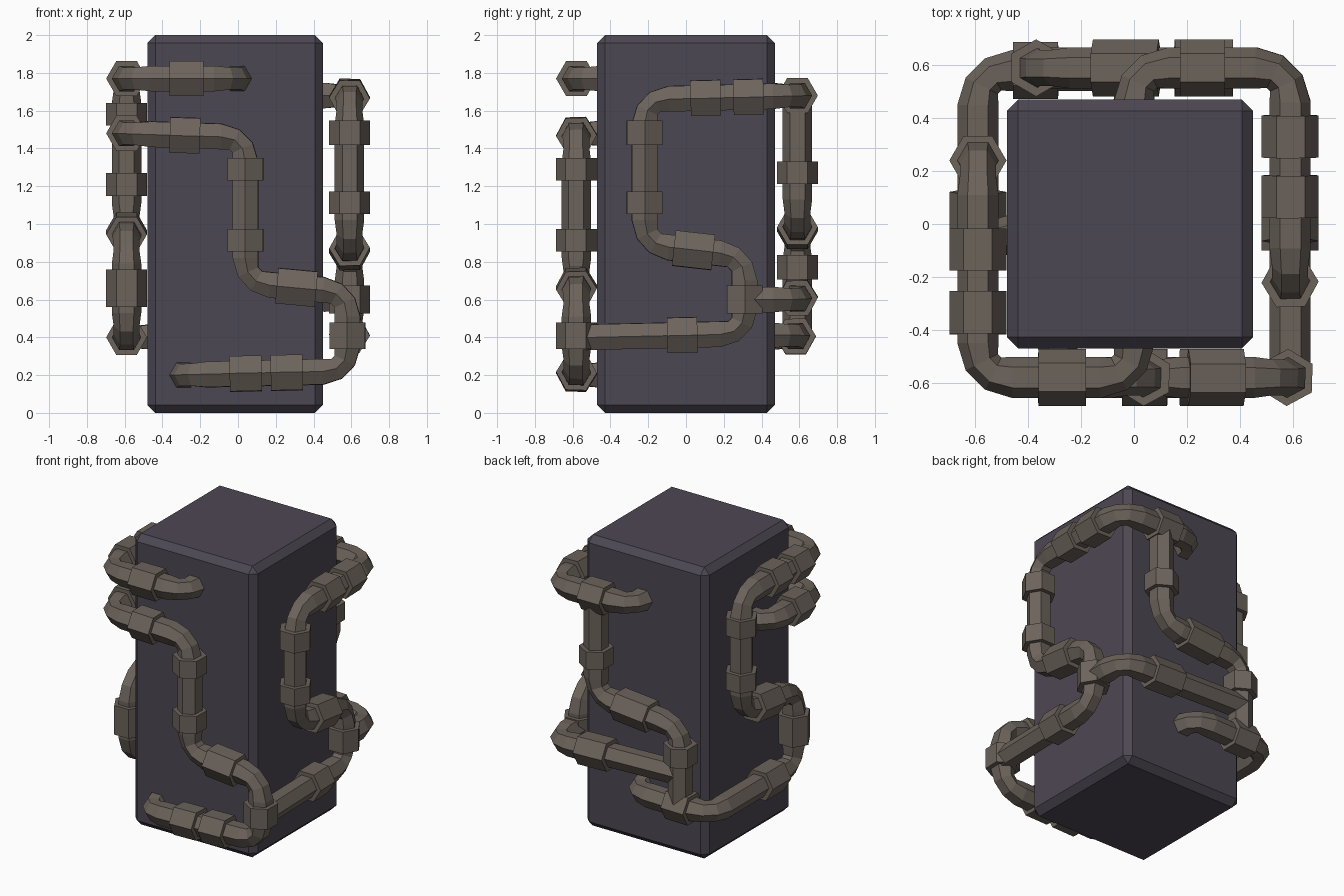
import bpy, bmesh, math
from mathutils import Vector

cube = bpy.data.objects.get("Cube")
if cube:
    bpy.data.objects.remove(cube, do_unlink=True)

SIDES = 6
PIPE_R, BEND_R, SLEEVE_R = 0.078, 0.068, 0.108
TURN = 0.13


def make_material(name, color):
    mat = bpy.data.materials.new(name)
    mat.use_nodes = True
    mat.diffuse_color = color
    mat.node_tree.nodes["Principled BSDF"].inputs["Base Color"].default_value = color
    return mat


stone = make_material("dark slate", (0.073, 0.063, 0.085, 1))
metal = make_material("dull bronze", (0.15, 0.125, 0.105, 1))


def finish(bm, name, mat):
    bmesh.ops.recalc_face_normals(bm, faces=bm.faces)
    mesh = bpy.data.meshes.new(name)
    bm.to_mesh(mesh)
    bm.free()
    mesh.materials.append(mat)
    obj = bpy.data.objects.new(name, mesh)
    bpy.context.collection.objects.link(obj)
    return obj


def sweep(bm, rings):
    """Skin a six-sided tube through (centre, tangent, normal, radius) rings."""
    loops = []
    for centre, t, n, r in rings:
        side = t.cross(n)
        angles = [math.tau * k / SIDES for k in range(SIDES)]
        loops.append([bm.verts.new(centre + r * (n * math.cos(a) + side * math.sin(a)))
                      for a in angles])
    for a, b in zip(loops, loops[1:]):
        for k in range(SIDES):
            j = (k + 1) % SIDES
            bm.faces.new((a[k], a[j], b[j], b[k]))
    bm.faces.new(loops[0])
    bm.faces.new(loops[-1])


def pipe(name, points, sleeves):
    """Tube with rounded turns; sleeves are (segment, fraction, length)."""
    pts = [Vector(p) for p in points]
    dirs = [(b - a).normalized() for a, b in zip(pts, pts[1:])]
    stations = [(pts[0], dirs[0], PIPE_R)]
    for i in range(1, len(pts) - 1):
        p, d0, d1 = pts[i], dirs[i - 1], dirs[i]
        r = min(TURN, 0.45 * min((p - pts[i - 1]).length, (pts[i + 1] - p).length))
        for k in range(4):
            f = k / 3
            pos = p - d0 * r * (1 - f) ** 2 + d1 * r * f ** 2
            tan = d0.lerp(d1, f).normalized()
            stations.append((pos, tan, PIPE_R if k in (0, 3) else BEND_R))
    stations.append((pts[-1], dirs[-1], PIPE_R))

    # Carry the section along the path without twisting it
    t = dirs[0]
    n = Vector((0, 1, 0)) if abs(t.z) > 0.9 else t.cross(Vector((0, 0, 1))).normalized()
    rings = []
    for pos, tan, r in stations:
        n = t.rotation_difference(tan) @ n
        t = tan
        rings.append((pos, t, n.copy(), r))
    bm = bmesh.new()
    sweep(bm, rings)
    finish(bm, name, metal)

    # Sleeves sit on the straight runs
    bm = bmesh.new()
    for seg, f, length in sleeves:
        c, d, n = pts[seg].lerp(pts[seg + 1], f), dirs[seg], rings[4 * seg][2]
        sweep(bm, [(c - d * length / 2, d, n, SLEEVE_R), (c + d * length / 2, d, n, SLEEVE_R)])
    finish(bm, name + "_sleeves", metal)


# Chamfered pillar
bm = bmesh.new()
bmesh.ops.create_cube(bm, size=1)
for v in bm.verts:
    v.co = Vector((v.co.x * 0.93 - 0.015, v.co.y * 0.94, v.co.z * 2 + 1))
bmesh.ops.bevel(bm, geom=bm.edges[:], offset=0.042, segments=1, affect='EDGES')
finish(bm, "pillar", stone)

# Pipe winding down the front
F = -0.58
pipe("front_pipe",
     [(-0.3, -0.04, 1.48), (-0.59, -0.04, 1.48), (-0.59, F, 1.48), (0.04, F, 1.46),
      (0.04, F, 0.69), (0.58, F, 0.64), (0.58, F, 0.22), (-0.29, F, 0.2), (-0.29, -0.3, 0.2)],
     [(1, 0.55, 0.16), (2, 0.49, 0.16), (3, 0.22, 0.12), (3, 0.71, 0.12),
      (4, 0.5, 0.21), (5, 0.55, 0.14), (6, 0.37, 0.17), (6, 0.62, 0.17)])

# Pipe winding down the right side
R = -0.59
pipe("right_pipe",
     [(0, -0.3, 1.77), (0, F, 1.77), (R, F, 1.77), (R, 0.24, 1.77), (R, 0.24, 0.98),
      (R, -0.33, 0.92), (R, -0.33, 0.4), (R, 0.58, 0.4), (0, 0.58, 0.41), (0, 0.3, 0.41)],
     [(1, 0.46, 0.18), (2, 0.3, 0.16), (2, 0.59, 0.16), (3, 0.24, 0.12), (3, 0.71, 0.12),
      (4, 0.4, 0.22), (5, 0.5, 0.2), (6, 0.31, 0.2), (7, 0.37, 0.17)])

# Pipe winding down the left side
L = 0.59
pipe("left_pipe",
     [(0, 0.3, 1.68), (0, L, 1.68), (L, L, 1.68), (L, -0.22, 1.66), (L, -0.22, 0.89),
      (L, 0.31, 0.83), (L, 0.31, 0.42), (L, F, 0.4)],
     [(1, 0.44, 0.17), (2, 0.32, 0.16), (2, 0.6, 0.16), (3, 0.23, 0.13), (3, 0.71, 0.12),
      (4, 0.49, 0.21), (5, 0.56, 0.15), (6, 0.37, 0.16)])

# Back branches joining the side pipes
pipe("back_drop_pipe",
     [(0.27, L, 1.68), (0.27, L, 1.0), (-0.37, L, 0.94), (-0.37, L, 0.41)],
     [(0, 0.6, 0.12), (1, 0.47, 0.25), (2, 0.32, 0.13)])
pipe("back_cross_pipe",
     [(L, 0.31, 0.6), (L, L, 0.6), (-0.37, L, 0.63)],
     [(1, 0.34, 0.22)])
